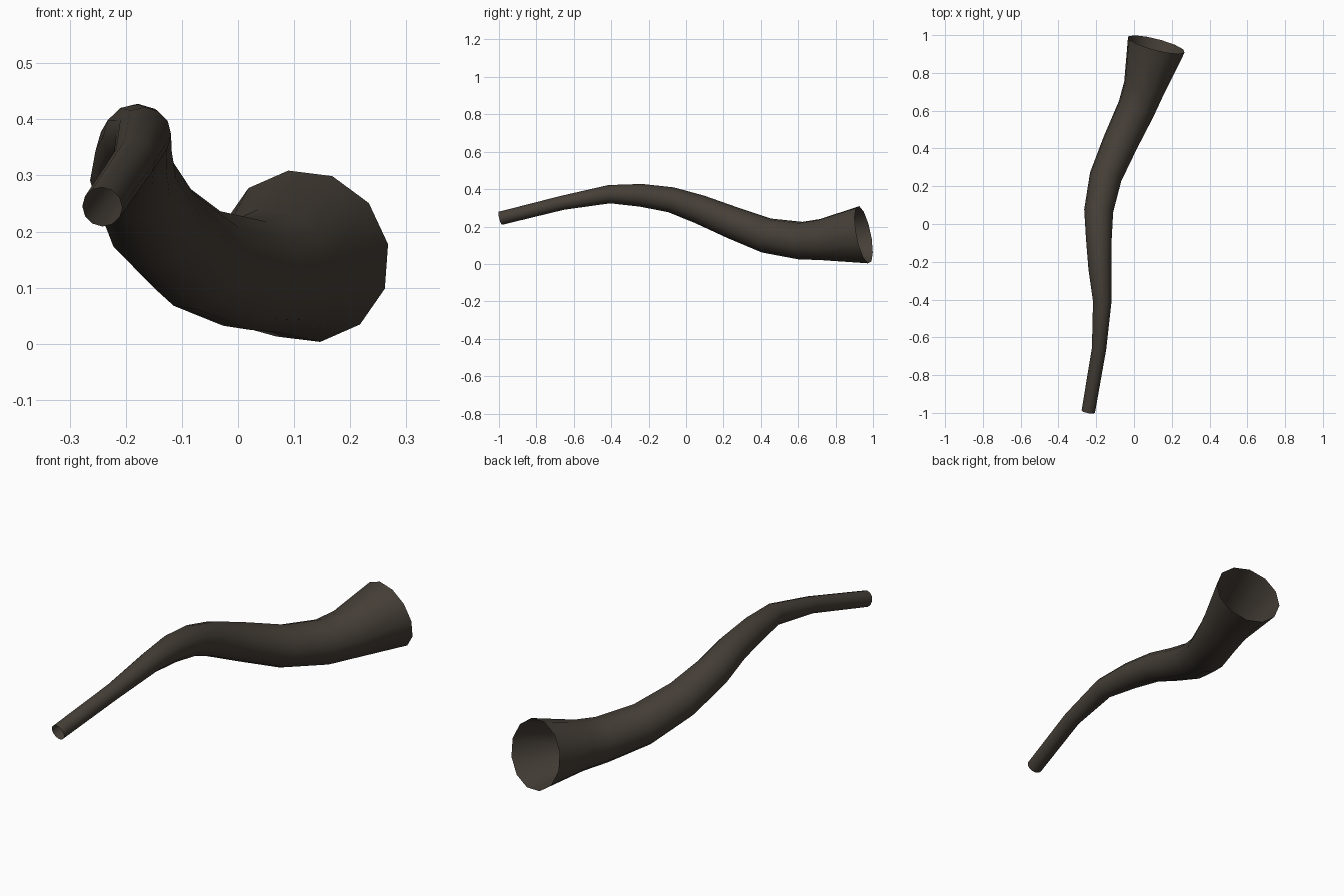
import bpy, bmesh, math
from mathutils import Vector

if "Cube" in bpy.data.objects:
    bpy.data.objects.remove(bpy.data.objects["Cube"])

SIDES = 12

# Centre line of the horn with the tube radius: (x, y, z, radius)
PATH = [
    (-.242, -.993, .244, .036),
    (-.185, -.66, .327, .038),
    (-.168, -.41, .373, .049),
    (-.180, -.24, .367, .061),
    (-.186, -.08, .343, .068),
    (-.187, .07, .293, .077),
    (-.150, .25, .220, .086),
    (-.073, .43, .152, .094),
    (.012, .61, .125, .101),
    (.053, .72, .130, .111),
    (.118, .95, .156, .157),
]
MOUTH_DIRECTION = Vector((.26, 1, .2)).normalized()

points = [Vector(p[:3]) for p in PATH]
last = len(points) - 1

# Rings of vertices square to the path
bm = bmesh.new()
rings = []
side = Vector((1, 0, 0))
for i, centre in enumerate(points):
    if i == last:
        along = MOUTH_DIRECTION
    else:
        along = (points[i + 1] - points[max(i - 1, 0)]).normalized()
    side = (side - along * side.dot(along)).normalized()
    up = side.cross(along)
    r = PATH[i][3]
    ring = []
    for k in range(SIDES):
        a = 2 * math.pi * k / SIDES
        ring.append(bm.verts.new(centre + r * (math.cos(a) * side + math.sin(a) * up)))
    rings.append(ring)

# Skin of the horn, open at both ends
for lower, upper in zip(rings, rings[1:]):
    for k in range(SIDES):
        n = (k + 1) % SIDES
        face = bm.faces.new((lower[k], lower[n], upper[n], upper[k]))
        face.smooth = True
bm.normal_update()
# Make the faces point outwards
first = bm.faces[:][0]
if first.normal.dot(first.calc_center_median() - (points[0] + points[1]) / 2) < 0:
    bmesh.ops.reverse_faces(bm, faces=bm.faces[:])

mesh = bpy.data.meshes.new("horn")
bm.to_mesh(mesh)
bm.free()
horn = bpy.data.objects.new("horn", mesh)
bpy.context.collection.objects.link(horn)

# Dark brown horn colour
mat = bpy.data.materials.new("dark horn brown")
mat.diffuse_color = (.060, .049, .038, 1)
mat.use_nodes = True
mat.node_tree.nodes["Principled BSDF"].inputs["Base Color"].default_value = mat.diffuse_color
mesh.materials.append(mat)
